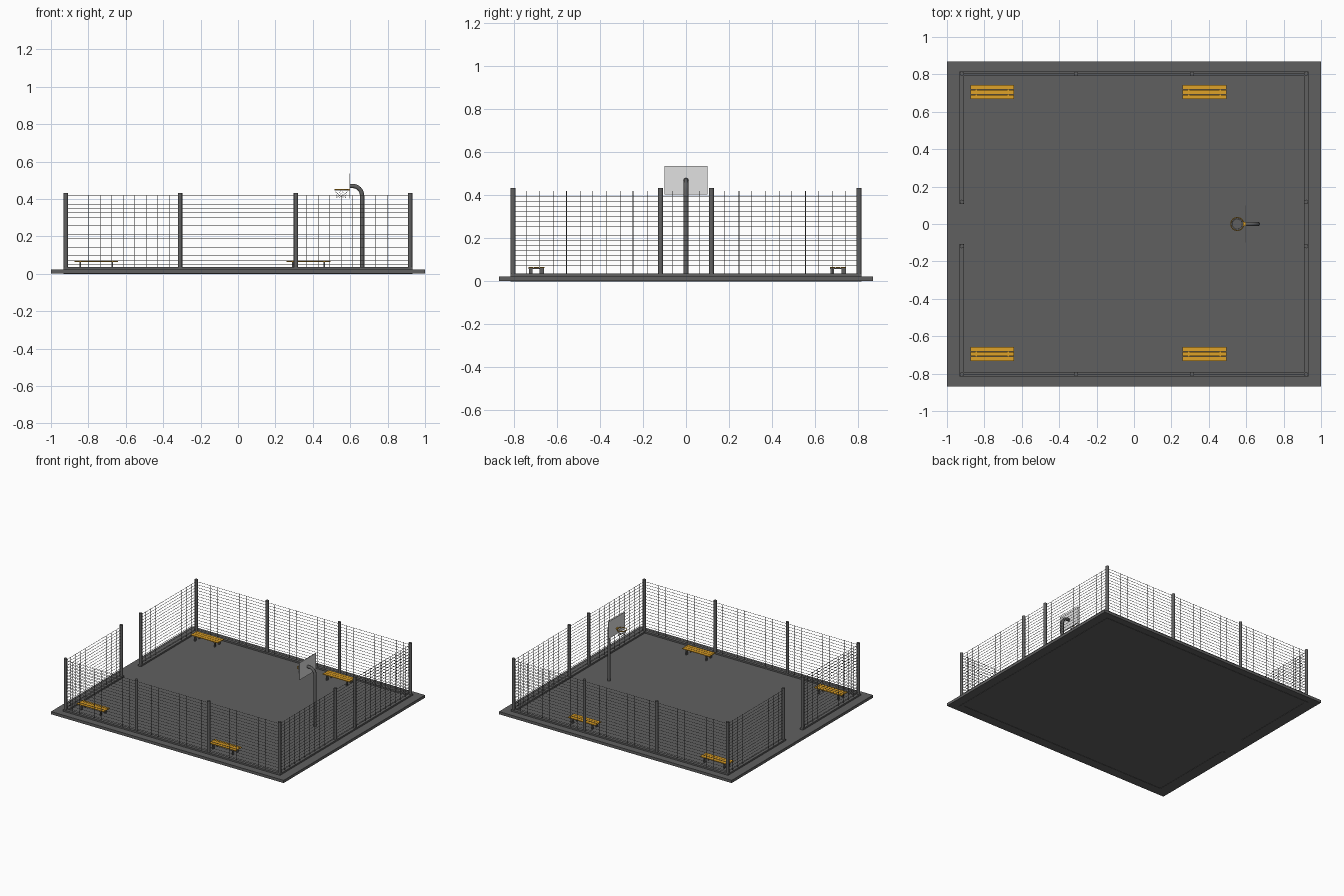
import bpy, bmesh, math
from mathutils import Vector, Matrix

if "Cube" in bpy.data.objects:
    bpy.data.objects.remove(bpy.data.objects["Cube"])


def material(name, r, g, b, a=1.0):
    m = bpy.data.materials.new(name)
    m.diffuse_color = (r, g, b, a)
    m.use_nodes = True
    m.node_tree.nodes["Principled BSDF"].inputs["Base Color"].default_value = m.diffuse_color
    return m


GREY = material("asphalt and steel grey", 0.117, 0.117, 0.117)
YELLOW = material("bench and rim yellow", 0.74, 0.36, 0.021)
GLASS = material("clear board", 0.75, 0.75, 0.75, 0.5)


def box(bm, lo, hi):
    lo, hi = Vector(lo), Vector(hi)
    mat = Matrix.Translation((lo + hi) / 2) @ Matrix.Diagonal((*(hi - lo), 1))
    bmesh.ops.create_cube(bm, size=1, matrix=mat)


def rod(bm, a, b, r, n=12):
    a, b = Vector(a), Vector(b)
    d = b - a
    mat = Matrix.Translation((a + b) / 2) @ d.to_track_quat('Z', 'Y').to_matrix().to_4x4()
    bmesh.ops.create_cone(bm, cap_ends=True, segments=n, radius1=r, radius2=r,
                          depth=d.length, matrix=mat)


def finish(bm, name, mat, smooth=False):
    me = bpy.data.meshes.new(name)
    bm.to_mesh(me)
    bm.free()
    ob = bpy.data.objects.new(name, me)
    bpy.context.collection.objects.link(ob)
    me.materials.append(mat)
    if smooth:
        bpy.ops.object.select_all(action='DESELECT')
        bpy.context.view_layer.objects.active = ob
        ob.select_set(True)
        bpy.ops.object.shade_smooth_by_angle(angle=math.radians(40))
    return ob


FX, FY, GATE = 0.92, 0.803, 0.118     # fence half sizes, gate half width
GROUND, CURB, TOP = 0.023, 0.035, 0.42

# Court slab
bm = bmesh.new()
box(bm, (-1, -0.868, 0.002), (1, 0.868, GROUND))
finish(bm, "court_slab", GREY)

# Fence runs: start and end of each straight side, with a gate gap on the left
runs = [((-FX, -FY), (FX, -FY)), ((-FX, FY), (FX, FY)),
        ((FX, -FY), (FX, FY)),
        ((-FX, -FY), (-FX, -GATE)), ((-FX, GATE), (-FX, FY))]

# Curb under every run, let right through the slab
bm = bmesh.new()
for (x0, y0), (x1, y1) in runs:
    box(bm, (x0 - 0.012, y0 - 0.012, 0), (x1 + 0.012, y1 + 0.012, CURB))
finish(bm, "fence_curb", GREY)

# Posts
bm = bmesh.new()
spots = [(x, y) for y in (-FY, FY) for x in (-FX, -0.31, 0.31, FX)]
spots += [(x, y) for x in (-FX, FX) for y in (-GATE, GATE)]
for x, y in spots:
    rod(bm, (x, y, GROUND), (x, y, 0.433), 0.012)
finish(bm, "fence_posts", GREY, True)

# Wire mesh
bm = bmesh.new()
h, v = 0.0009, 0.0007
rows = 17
for (x0, y0), (x1, y1) in runs:
    for i in range(rows):
        z = 0.05 + (0.417 - 0.05) * i / (rows - 1)
        box(bm, (x0 - h, y0 - h, z - h), (x1 + h, y1 + h, z + h))
    n = round((x1 - x0 + y1 - y0) / 0.062)
    for i in range(1, n):
        x, y = x0 + (x1 - x0) * i / n, y0 + (y1 - y0) * i / n
        box(bm, (x - v, y - v, CURB - 0.002), (x + v, y + v, TOP))
finish(bm, "fence_wire", GREY)

# Benches: three slats on two leg frames
slats, legs = bmesh.new(), bmesh.new()
for cx in (-0.758, 0.377):
    for cy in (-0.695, 0.705):
        for k in (-1, 0, 1):
            y = cy + k * 0.0255
            box(slats, (cx - 0.117, y - 0.0115, 0.0615), (cx + 0.117, y + 0.0115, 0.067))
        for s in (-1, 1):
            x = cx + s * 0.085
            box(legs, (x - 0.004, cy - 0.036, 0.056), (x + 0.004, cy + 0.036, 0.062))
            for t in (-1, 1):
                y = cy + t * 0.026
                box(legs, (x - 0.004, y - 0.009, GROUND - 0.002), (x + 0.004, y + 0.009, 0.057))
finish(slats, "bench_slats", YELLOW)
finish(legs, "bench_legs", GREY)

# Curved hoop pole swept along a path
cu = bpy.data.curves.new("hoop_pole", 'CURVE')
cu.dimensions = '3D'
cu.bevel_depth = 0.0115
cu.bevel_resolution = 2
cu.use_fill_caps = True
path = [(0.663, 0, GROUND - 0.002)]
for i in range(9):
    a = math.radians(90 * i / 8)
    path.append((0.613 + 0.05 * math.cos(a), 0, 0.419 + 0.05 * math.sin(a)))
path.append((0.6, 0, 0.469))
sp = cu.splines.new('POLY')
sp.points.add(len(path) - 1)
for p, c in zip(sp.points, path):
    p.co = (*c, 1)
pole = bpy.data.objects.new("hoop_pole", cu)
bpy.context.collection.objects.link(pole)
cu.materials.append(GREY)

# Backboard
bm = bmesh.new()
box(bm, (0.595, -0.1, 0.402), (0.6, 0.1, 0.535))
finish(bm, "backboard", GLASS)

# Rim and its bracket
RX, RZ, SEG = 0.552, 0.449, 16


def ring(bm, r, z, thick):
    pts = [(RX + r * math.cos(2 * math.pi * i / SEG),
            r * math.sin(2 * math.pi * i / SEG), z) for i in range(SEG)]
    for i in range(SEG):
        rod(bm, pts[i - 1], pts[i], thick, 6)
    return pts


bm = bmesh.new()
ring(bm, 0.035, RZ, 0.0028)
box(bm, (0.584, -0.01, RZ - 0.005), (0.596, 0.01, RZ + 0.003))
finish(bm, "hoop_rim", YELLOW)

# Net of crossing strands, narrowing downward
bm = bmesh.new()
levels = [ring(bm, r, z, 0.0008) for r, z in
          ((0.035, 0.446), (0.029, 0.432), (0.026, 0.418), (0.025, 0.405))]
for a, b in zip(levels, levels[1:]):
    for i in range(0, SEG, 2):
        rod(bm, a[i], b[i - 1], 0.0008, 4)
        rod(bm, a[i], b[(i + 1) % SEG], 0.0008, 4)
finish(bm, "hoop_net", GLASS)
